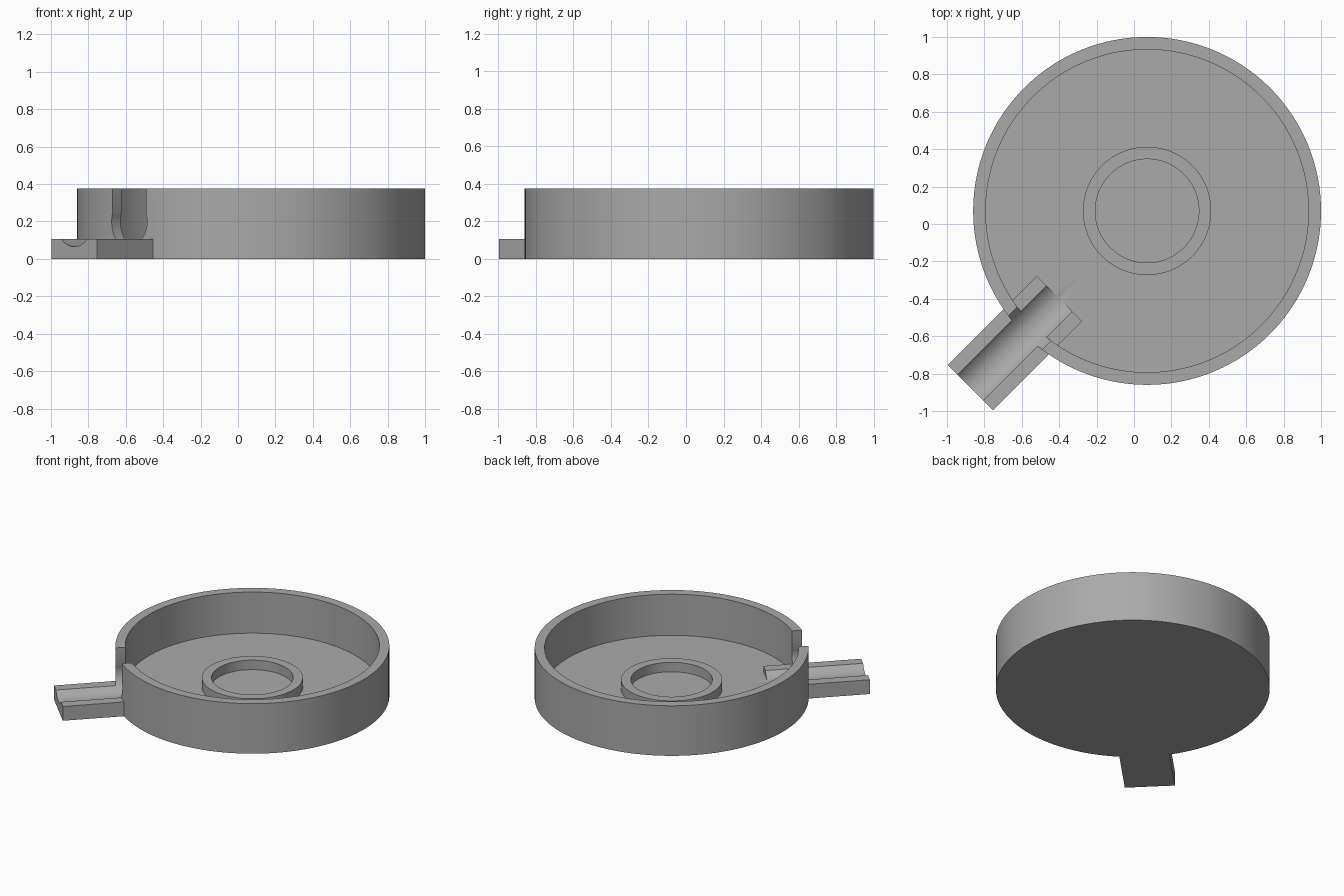
import bpy, bmesh, math
from mathutils import Matrix, Vector

cube = bpy.data.objects.get("Cube")
if cube:
    bpy.data.objects.remove(cube, do_unlink=True)

CENTRE = Vector((0.07, 0.07, 0))
RADIUS, WALL, HEIGHT, FLOOR = 0.93, 0.067, 0.375, 0.067
OUT = math.radians(225)          # direction the spout points
SEGMENTS = 128

grey = bpy.data.materials.new("mid grey")
grey.use_nodes = True
colour = (0.4, 0.4, 0.4, 1)
grey.diffuse_color = colour
grey.node_tree.nodes["Principled BSDF"].inputs["Base Color"].default_value = colour


def finish(name, bm):
    bmesh.ops.recalc_face_normals(bm, faces=bm.faces)
    mesh = bpy.data.meshes.new(name)
    bm.to_mesh(mesh)
    bm.free()
    mesh.materials.append(grey)
    ob = bpy.data.objects.new(name, mesh)
    bpy.context.collection.objects.link(ob)
    return ob


def lathe(name, profile):
    """Spin a radius/height profile about the tray axis."""
    bm = bmesh.new()
    verts = [bm.verts.new((r, 0, z)) for r, z in profile]
    edges = [bm.edges.new(pair) for pair in zip(verts, verts[1:])]
    bmesh.ops.spin(bm, geom=verts + edges, cent=(0, 0, 0), axis=(0, 0, 1),
                   angle=math.tau, steps=SEGMENTS, use_merge=True)
    bmesh.ops.remove_doubles(bm, verts=bm.verts, dist=1e-5)
    bmesh.ops.translate(bm, verts=bm.verts, vec=CENTRE)
    return finish(name, bm)


def radial(name, start, end, bottom, top, width, round_bar=False):
    """Box or round bar lying along the spout direction."""
    bm = bmesh.new()
    size = Matrix.Diagonal((end - start, width, top - bottom, 1))
    if round_bar:
        bmesh.ops.create_cone(bm, cap_ends=True, segments=96, radius1=0.5,
                              radius2=0.5, depth=1,
                              matrix=Matrix.Rotation(math.pi / 2, 4, 'Y'))
    else:
        bmesh.ops.create_cube(bm, size=1)
    place = (Matrix.Translation(CENTRE) @ Matrix.Rotation(OUT, 4, 'Z')
             @ Matrix.Translation(((start + end) / 2, 0, (bottom + top) / 2)) @ size)
    bmesh.ops.transform(bm, matrix=place, verts=bm.verts)
    return finish(name, bm)


def combine(target, other, operation):
    mod = target.modifiers.new(operation, 'BOOLEAN')
    mod.operation, mod.solver, mod.object = operation, 'EXACT', other
    bpy.context.view_layer.objects.active = target
    bpy.ops.object.modifier_apply(modifier=mod.name)
    bpy.data.objects.remove(other, do_unlink=True)


# Round tray with a raised ring on its floor
ring_out, ring_in, ring_top = 0.343, 0.277, 0.138
inner = RADIUS - WALL
tray = lathe("tray", [(0, 0), (RADIUS, 0), (RADIUS, HEIGHT), (inner, HEIGHT),
                      (inner, FLOOR), (ring_out, FLOOR), (ring_out, ring_top),
                      (ring_in, ring_top), (ring_in, FLOOR), (0, FLOOR)])

# Spout through the wall, its rounded channel and the slot above it
combine(tray, radial("spout", 0.663, 1.337, 0, 0.107, 0.342), 'UNION')
combine(tray, radial("channel_cutter", 0.6, 1.4, 0.065, 0.333, 0.268, True), 'DIFFERENCE')
combine(tray, radial("slot_cutter", 0.75, 1.05, 0.2, 0.5, 0.254), 'DIFFERENCE')

# Smooth the round walls, keep the corners sharp
bpy.ops.object.select_all(action='DESELECT')
tray.select_set(True)
bpy.context.view_layer.objects.active = tray
bpy.ops.object.shade_smooth_by_angle(angle=math.radians(30))
